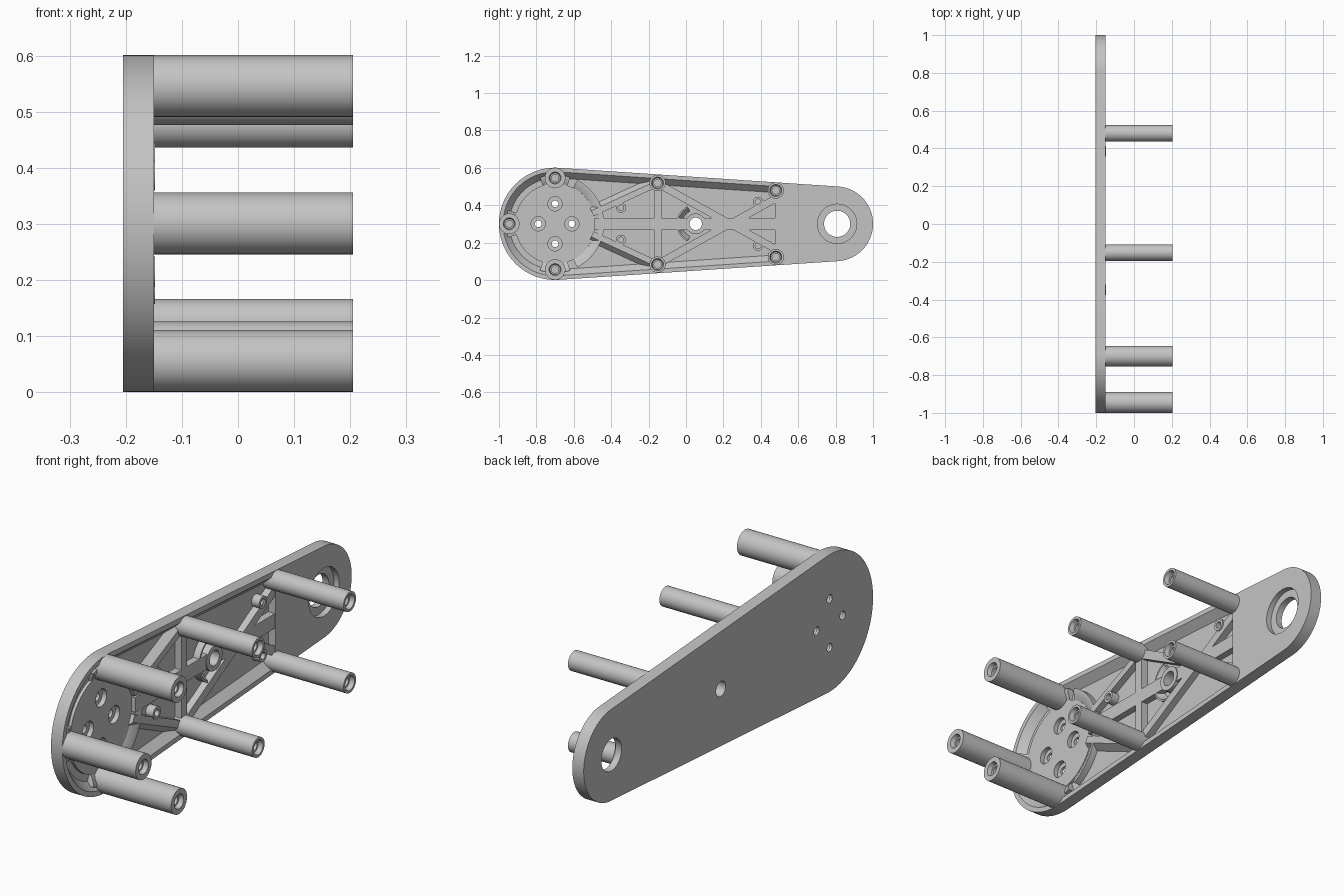
import bpy, bmesh
from math import pi, tau, sin, cos, acos, radians, sqrt

if "Cube" in bpy.data.objects:
    bpy.data.objects.remove(bpy.data.objects["Cube"])

BACK, FLOOR, FACE, TIP = -0.205, -0.185, -0.15, 0.205
RIB = FACE - 0.004
MID = 0.301                      # height of the long axis
BIG_Y, BIG_R = -0.70, 0.30       # wide end
END_Y, END_R = 0.80, 0.20        # narrow end
STOP = 0.475                     # where the pocket ends

grey = bpy.data.materials.new("light_grey")
grey.use_nodes = True
grey.diffuse_color = (0.55, 0.55, 0.55, 1)
grey.node_tree.nodes["Principled BSDF"].inputs["Base Color"].default_value = grey.diffuse_color


def make(name, bm):
    bmesh.ops.recalc_face_normals(bm, faces=bm.faces)
    mesh = bpy.data.meshes.new(name)
    bm.to_mesh(mesh)
    bm.free()
    mesh.materials.append(grey)
    ob = bpy.data.objects.new(name, mesh)
    bpy.context.collection.objects.link(ob)
    return ob


def loft(name, layers):
    """Stack of (x, outline) layers with equal point counts."""
    bm = bmesh.new()
    rings = [[bm.verts.new((x, y, z)) for y, z in pts] for x, pts in layers]
    n = len(rings[0])
    for a, b in zip(rings, rings[1:]):
        for i in range(n):
            bm.faces.new((a[i], a[(i + 1) % n], b[(i + 1) % n], b[i]))
    bm.faces.new(rings[0])
    bm.faces.new(rings[-1])
    return make(name, bm)


def lathe(name, y, z, profile, start=0, end=360, steps=48):
    """Turn a closed (radius, x) profile about an x-parallel axis."""
    bm = bmesh.new()
    full = end - start == 360
    rings = []
    for k in range(steps if full else steps + 1):
        a = radians(start + (end - start) * k / steps)
        rings.append([bm.verts.new((x, y + r * cos(a), z + r * sin(a))) for r, x in profile])
    n = len(profile)
    for a, b in zip(rings, rings[1:] + (rings[:1] if full else [])):
        for i in range(n):
            j = (i + 1) % n
            bm.faces.new((a[i], a[j], b[j], b[i]))
    if not full:
        bm.faces.new(rings[0])
        bm.faces.new(rings[-1])
    bmesh.ops.remove_doubles(bm, verts=bm.verts, dist=1e-5)
    return make(name, bm)


def outline(inset=0, stop=None):
    s = (BIG_R - END_R) / (END_Y - BIG_Y)
    phi = acos(s)
    n = 64

    def arc(cy, r, a0, a1):
        return [(cy + r * cos(a0 + (a1 - a0) * i / n), MID + r * sin(a0 + (a1 - a0) * i / n))
                for i in range(n + 1)]
    pts = arc(BIG_Y, BIG_R - inset, phi, tau - phi)
    if stop is None:
        return pts + arc(END_Y, END_R, -phi, phi)
    h = (BIG_R - inset - s * (stop - BIG_Y)) / sqrt(1 - s * s)
    return pts + [(stop, MID - h), (stop, MID + h)]


def cut(target, cutter):
    mod = target.modifiers.new("cut", 'BOOLEAN')
    mod.operation, mod.solver, mod.object = 'DIFFERENCE', 'EXACT', cutter
    bpy.context.view_layer.objects.active = target
    bpy.ops.object.modifier_apply(modifier=mod.name)


def rib(name, a, b, w, flare_left=0, flare_right=0):
    """Straight rib from a to b; flares slope the sides out at the floor."""
    dy, dz = b[0] - a[0], b[1] - a[1]
    d = sqrt(dy * dy + dz * dz)
    ny, nz = -dz / d, dy / d

    def quad(l, r):
        return [(p[0] + ny * o, p[1] + nz * o) for p, o in ((a, l), (a, -r), (b, -r), (b, l))]
    return loft(name, [(FLOOR - 0.005, quad(w + flare_left, w + flare_right)), (RIB, quad(w, w))])


# Arm plate with a sloped-wall pocket
plate = loft("arm_plate", [(BACK, outline()), (FACE, outline())])
pocket = loft("pocket_cutter", [(FLOOR, outline(0.055, STOP)), (FACE, outline(0.022, STOP)),
                                (FACE + 0.02, outline(0.022, STOP))])
# Raised motor disk
disk = lathe("motor_disk", BIG_Y, MID, [(0, FLOOR - 0.005), (0.215, FLOOR - 0.005),
                                        (0.215, -0.172), (0, -0.172)], steps=72)


def bore(y, z, wide, narrow, shelf):
    return lathe("bore_cutter", y, z, [(0, -0.3), (narrow, -0.3), (narrow, shelf),
                                       (wide, shelf), (wide, -0.1), (0, -0.1)])


# Holes: four screw bores, hub bore, stepped end bore
screws = [bore(y, z, 0.038, 0.018, -0.193) for y, z in
          ((BIG_Y, MID + 0.107), (BIG_Y, MID - 0.107), (BIG_Y - 0.09, MID), (BIG_Y + 0.09, MID))]
holes = [bore(0.052, MID, 0.033, 0.033, -0.18), bore(0.808, MID, 0.105, 0.07, -0.175)]
for c in [pocket] + screws + holes:
    cut(plate, c)
for c in screws:
    cut(disk, c)
for c in [pocket] + screws + holes:
    bpy.data.objects.remove(c)


# Tall posts with stepped screw holes
def post(name, y, z, r):
    lathe(name, y, z, [(0, FLOOR - 0.01), (r, FLOOR - 0.01), (r, TIP), (0.032, TIP),
                       (0.027, TIP - 0.02), (0.019, TIP - 0.02), (0.019, TIP - 0.12), (0, TIP - 0.12)])


post("front_post", -0.945, MID, 0.055)
for side, s in (("upper", 1), ("lower", -1)):
    post(side + "_wide_post", BIG_Y, MID + s * 0.245, 0.055)
    post(side + "_middle_post", -0.152, MID + s * 0.218, 0.043)
    post(side + "_rear_post", 0.48, MID + s * 0.178, 0.043)
    # Small blind bosses
    for name, y, dz in (("_front_boss", -0.348, 0.086), ("_rear_boss", 0.385, 0.117)):
        lathe(side + name, y, MID + s * dz,
              [(0, FLOOR - 0.005), (0.027, FLOOR - 0.005), (0.027, FACE + 0.002), (0.015, FACE + 0.002),
               (0.015, FLOOR + 0.005), (0, FLOOR + 0.005)], steps=32)
    # Diagonal ribs
    fl = 0.03
    rib(side + "_front_brace", (-0.5, MID + s * 0.055), (-0.152, MID + s * 0.215), 0.016,
        fl if s > 0 else 0, fl if s < 0 else 0)
    rib(side + "_cross_brace", (-0.152, MID + s * 0.215), (STOP + 0.005, MID - s * 0.135), 0.02)

# Straight ribs
rib("upright_rib", (-0.152, MID - 0.215), (-0.152, MID + 0.215), 0.02)
rib("front_spine", (-0.49, MID), (0.01, MID), 0.032)
rib("rear_spine", (0.094, MID), (STOP + 0.005, MID), 0.032)

# Sloped wall segments round the disk
wall = [(0.215, FLOOR - 0.005), (0.215, -0.174), (0.25, RIB), (0.262, RIB), (0.262, FLOOR - 0.005)]
for name, a, half in (("front_wall", 180, 16), ("upper_wall", 90, 18), ("lower_wall", 270, 18),
                      ("upper_rear_wall", 38, 25), ("lower_rear_wall", 322, 25),
                      ("spine_wall", 0, 14)):
    lathe(name, BIG_Y, MID, wall, a - half, a + half, 16)

# Centre hub and its partial collar
lathe("hub", 0.052, MID, [(0.033, FLOOR), (0.055, FLOOR), (0.055, FACE), (0.033, FACE)])
lathe("hub_collar", 0.052, MID, [(0.07, FLOOR - 0.005), (0.095, RIB), (0.103, RIB),
                                 (0.103, FLOOR - 0.005)], 115, 245, 24)

# Smooth the round walls, keep the edges crisp
bpy.ops.object.select_all(action='DESELECT')
for ob in bpy.context.collection.objects:
    if ob.type == 'MESH' and ob.data.materials and ob.data.materials[0] == grey:
        ob.select_set(True)
        bpy.context.view_layer.objects.active = ob
bpy.ops.object.shade_smooth_by_angle(angle=radians(30))
